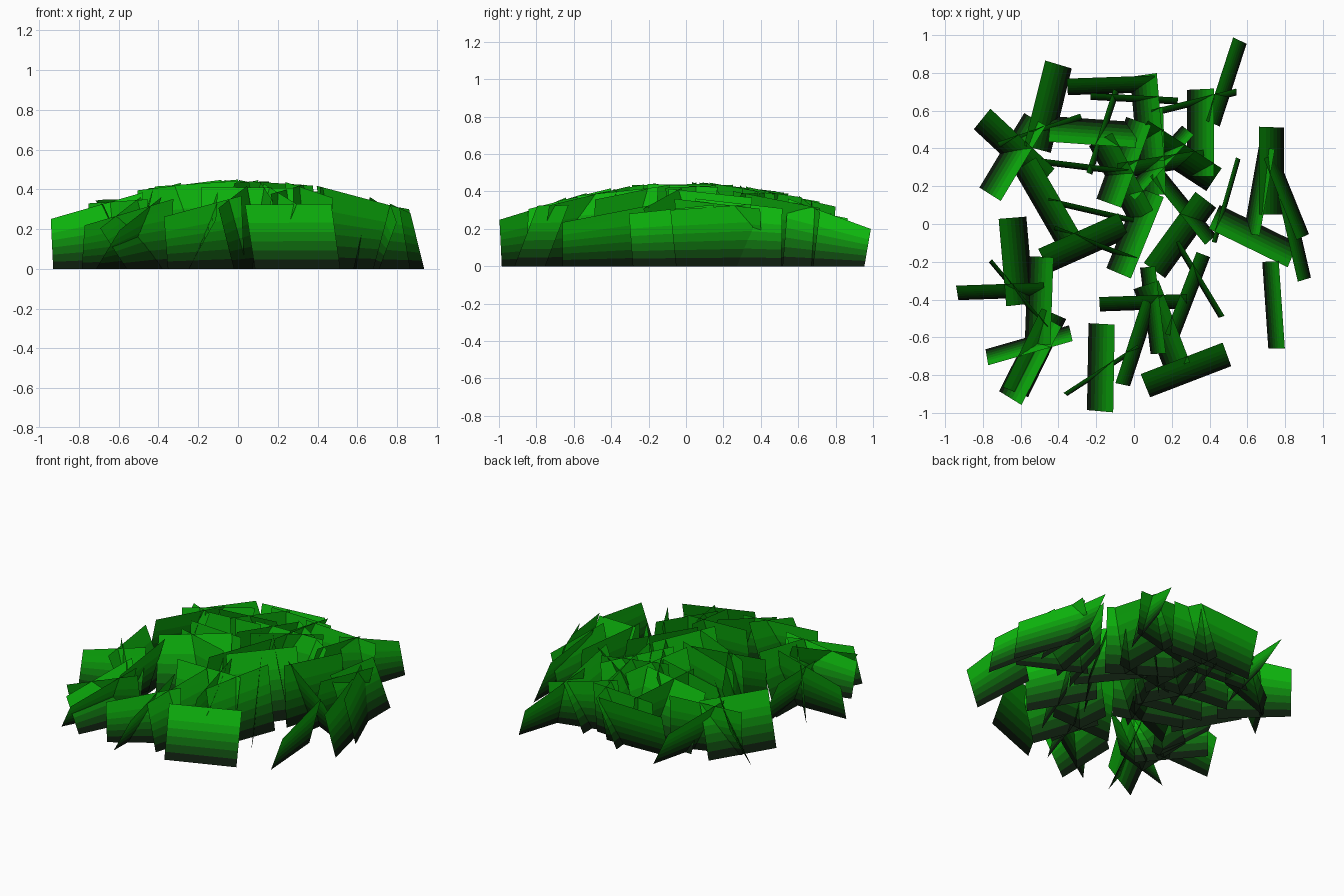
import bpy
from math import sin, cos, radians
from mathutils import Vector

if "Cube" in bpy.data.objects:
    bpy.data.objects.remove(bpy.data.objects["Cube"])

CARD = 0.46      # card length
BANDS = 7        # colour bands from dark root to green tip

# Root-to-tip materials
mats = []
for i in range(BANDS):
    t = min(1.0, (i + 0.5) / (BANDS * 0.75))
    m = bpy.data.materials.new(f"grass_band_{i}")
    m.diffuse_color = (0.004, 0.003 + 0.47 * t ** 1.7, 0.004, 1)
    m.use_nodes = True
    m.node_tree.nodes["Principled BSDF"].inputs["Base Color"].default_value = m.diffuse_color
    mats.append(m)

# Cards: root centre x, y and heading in degrees; tips lean to the left of the heading
strong = [(-.385, .60, 76), (0, .55, -85), (.28, .48, -90), (-.21, .555, 176),
          (-.52, .08, -60), (-.68, .345, -43), (-.70, .39, -121), (-.55, -.19, 95),
          (-.57, -.40, -92), (-.61, -.68, -117), (-.46, -.71, 64), (-.245, -.755, -91),
          (.30, -.835, 21), (.08, -.56, -69), (.30, -.10, 54), (-.06, -.02, -112),
          (-.12, .35, -110), (-.13, .21, -62), (.19, .30, -33), (.795, .28, 90),
          (.66, .0, 154), (-.235, -.165, 24), (.02, .38, -88)]
medium = [(.525, .735, 72), (-.12, .69, 2), (-.565, -.60, 196), (.05, -.64, 72),
          (.06, -.46, -83), (.05, -.455, 2), (.32, -.39, 69), (.29, .12, 129),
          (.15, .275, 9), (.62, .18, -100), (.84, .16, 112), (.885, -.06, 103),
          (.695, -.43, -86), (-.70, -.395, 2), (.10, .35, 228)]
upright = [(.32, .625, 14), (0, .645, -3), (-.15, .48, 72), (-.49, .475, 19),
           (-.26, .285, -7), (-.23, .055, -13), (-.21, -.12, -21), (-.62, -.38, -50),
           (-.16, -.785, 33), (.33, -.30, -59), (.50, .12, 74)]


def tip(root, side):
    """Tip corner: leaned, spread slightly outward and cut to the dome of the patch."""
    p = (root + side) * 1.01
    p.z = 0.45 - 0.2 * (p.x ** 2 + p.y ** 2)
    return p


def grass_cards(name, cards, lean):
    verts, faces, bands = [], [], []
    for x, y, a in cards:
        along = Vector((cos(radians(a)), sin(radians(a)), 0))
        side = Vector((-along.y, along.x, 0)) * lean
        roots = [Vector((x, y, 0)) + along * s * CARD / 2 for s in (-1, 1)]
        tips = [tip(r, side) for r in roots]
        n = len(verts)
        for i in range(BANDS + 1):
            verts += [r.lerp(t, i / BANDS) for r, t in zip(roots, tips)]
        for i in range(BANDS):
            k = n + 2 * i
            faces.append((k, k + 1, k + 3, k + 2))
            bands.append(i)
    me = bpy.data.meshes.new(name)
    me.from_pydata(verts, [], faces)
    for m in mats:
        me.materials.append(m)
    for p, b in zip(me.polygons, bands):
        p.material_index = b
    me.update()
    bpy.context.collection.objects.link(bpy.data.objects.new(name, me))


# Grass patch
grass_cards("leaning_grass", strong, 0.14)
grass_cards("tilted_grass", medium, 0.08)
grass_cards("upright_grass", upright, 0.03)
